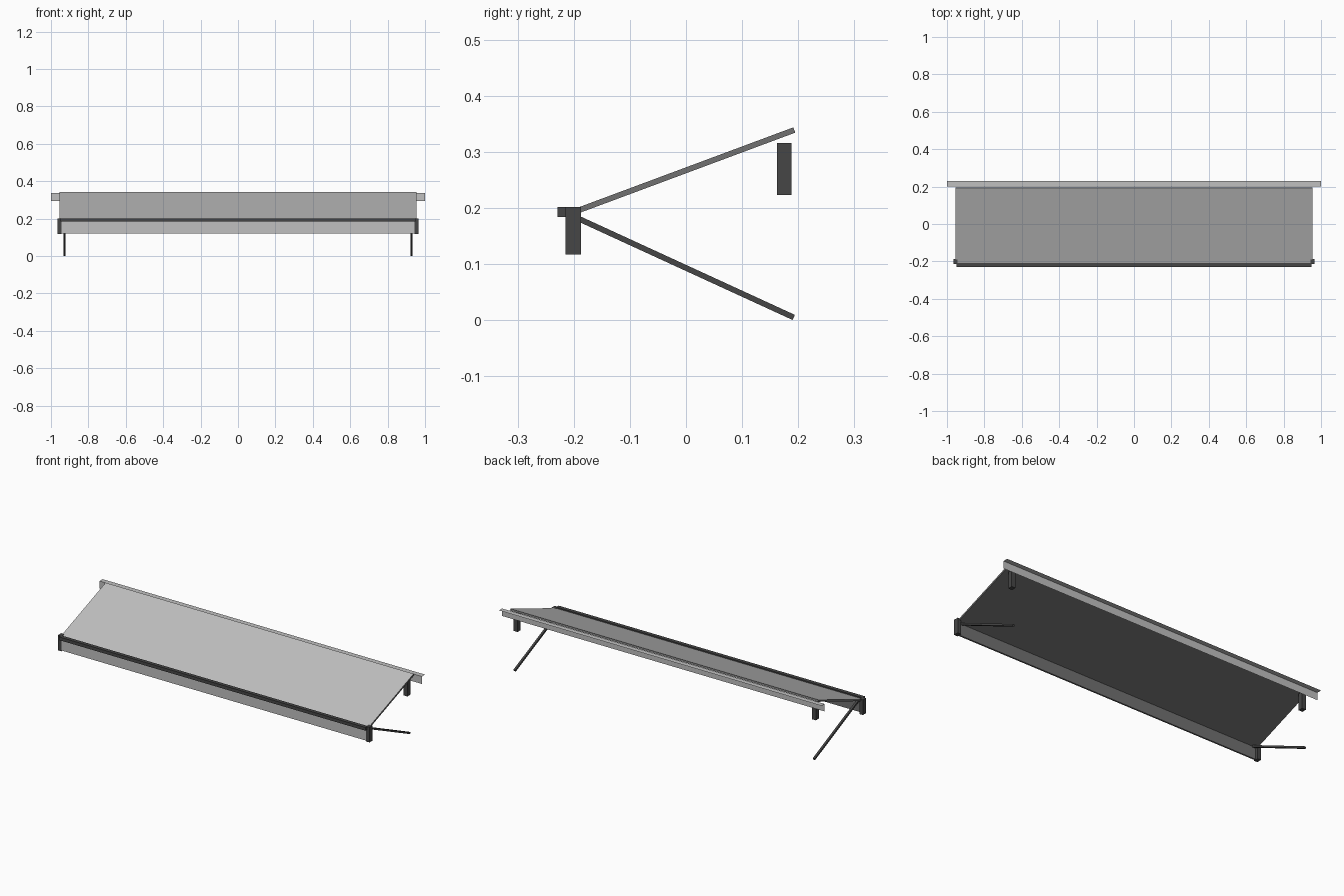
import bpy, bmesh
from mathutils import Vector

old = bpy.data.objects.get("Cube")
if old:
    bpy.data.objects.remove(old, do_unlink=True)


def material(name, value):
    m = bpy.data.materials.new(name)
    m.use_nodes = True
    m.diffuse_color = (value, value, value, 1)
    m.node_tree.nodes["Principled BSDF"].inputs["Base Color"].default_value = m.diffuse_color
    return m


LIGHT = material("light_grey", 0.53)
MID = material("mid_grey", 0.165)
DARK = material("charcoal", 0.062)


def finish(name, bm, mats):
    mesh = bpy.data.meshes.new(name)
    bm.to_mesh(mesh)
    bm.free()
    for m in mats:
        mesh.materials.append(m)
    obj = bpy.data.objects.new(name, mesh)
    bpy.context.collection.objects.link(obj)
    return obj


def extrude_profile(name, points, x0, x1, mats, closed=True, light_side=None):
    """Sweep a (y, z) profile along x; faces towards light_side take the first material."""
    bm = bmesh.new()
    verts = [bm.verts.new((x0, y, z)) for y, z in points]
    if closed:
        geom = [bm.faces.new(verts)]
    else:
        geom = [bm.edges.new(pair) for pair in zip(verts, verts[1:])]
    if closed:
        out = bmesh.ops.extrude_face_region(bm, geom=geom, use_keep_orig=True)
    else:
        out = bmesh.ops.extrude_edge_only(bm, edges=geom)
    moved = [g for g in out["geom"] if isinstance(g, bmesh.types.BMVert)]
    bmesh.ops.translate(bm, verts=moved, vec=(x1 - x0, 0, 0))
    bmesh.ops.recalc_face_normals(bm, faces=bm.faces[:])
    if light_side:
        for f in bm.faces:
            f.material_index = 0 if f.normal.dot(Vector(light_side)) > 0.8 else 1
    return finish(name, bm, mats)


def rect(y0, y1, z0, z1):
    return [(y0, z0), (y1, z0), (y1, z1), (y0, z1)]


def sloped(y0, z0, y1, z1, thick):
    """Bar profile around a centre line."""
    d = Vector((y1 - y0, z1 - z0)).normalized() * thick / 2
    return [(y0 + d.y, z0 - d.x), (y1 + d.y, z1 - d.x),
            (y1 - d.y, z1 + d.x), (y0 - d.y, z0 + d.x)]


# Sloping canopy sheet, pale on top and darker beneath
extrude_profile("canopy_sheet", sloped(-0.21, 0.189, 0.193, 0.339, 0.01),
                -0.955, 0.955, [LIGHT, MID], light_side=(0, -0.35, 0.94))

# Front valance, pale on the outside
extrude_profile("front_valance", rect(-0.212, -0.203, 0.12, 0.188),
                -0.947, 0.947, [LIGHT, MID], light_side=(0, -1, 0))

# Dark trim bar along the front edge
extrude_profile("front_trim_bar", rect(-0.229, -0.208, 0.184, 0.202),
                -0.95, 0.95, [DARK])

# Thin folded wall rail at the back
extrude_profile("wall_rail", [(0.201, 0.295), (0.201, 0.337), (0.229, 0.337)],
                -1, 1, [LIGHT], closed=False)

# Mirrored end caps, wall brackets and folding arms
for side, s in (("left", 1), ("right", -1)):
    extrude_profile(side + "_end_cap", rect(-0.215, -0.187, 0.117, 0.202),
                    s * 0.945, s * 0.966, [DARK])
    extrude_profile(side + "_wall_bracket", rect(0.162, 0.188, 0.223, 0.316),
                    s * 0.913, s * 0.937, [DARK])
    extrude_profile(side + "_support_arm", sloped(-0.2, 0.185, 0.192, 0.005, 0.01),
                    s * 0.922, s * 0.934, [DARK])
